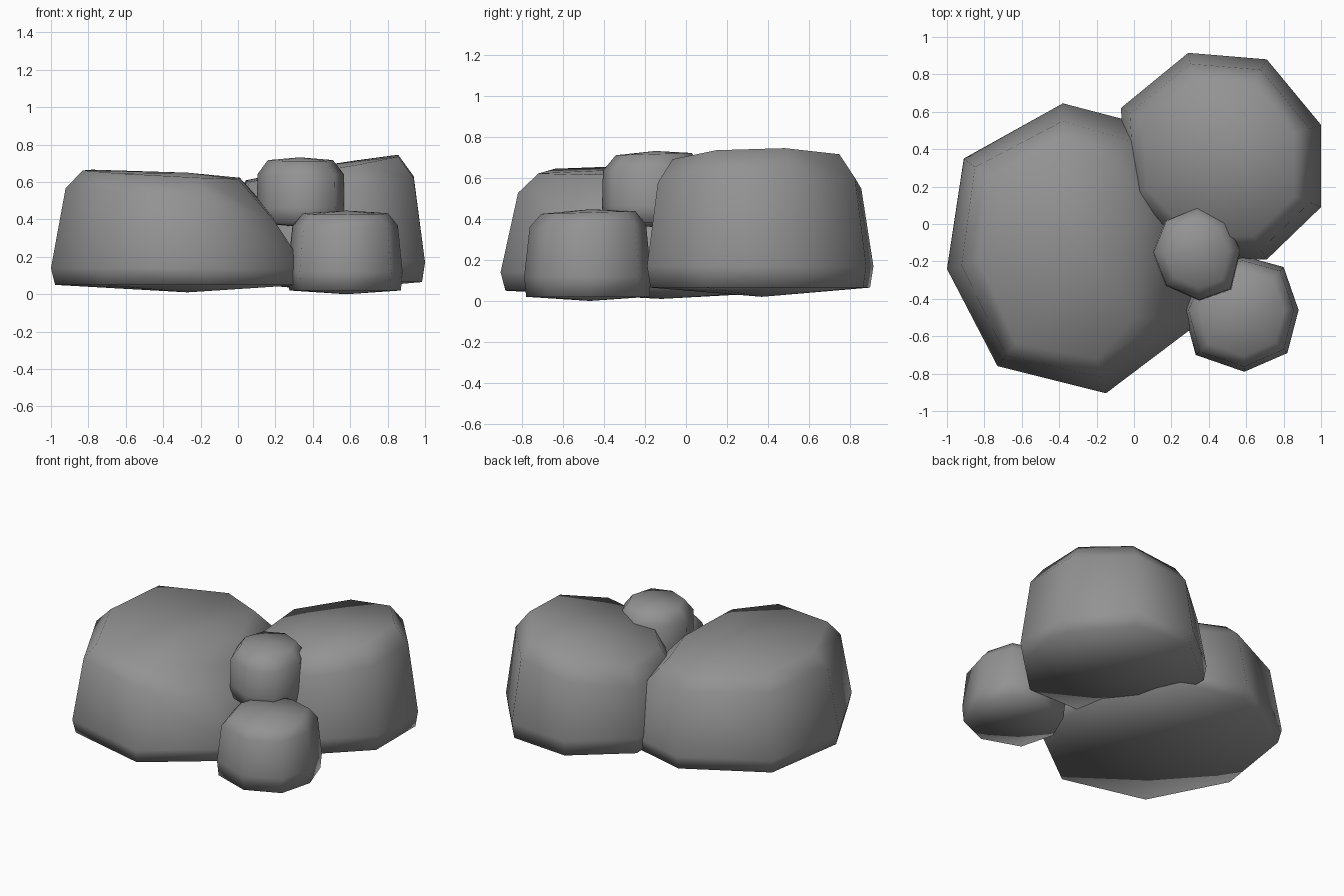
import bpy, bmesh, math

if "Cube" in bpy.data.objects:
    bpy.data.objects.remove(bpy.data.objects["Cube"])

stone = bpy.data.materials.new("dark_stone")
stone.diffuse_color = (0.29, 0.29, 0.29, 1)
stone.use_nodes = True
stone.node_tree.nodes["Principled BSDF"].inputs["Base Color"].default_value = stone.diffuse_color


def rock(name, outline, top, center, z, tilt, drop, bulge):
    """Smooth-shaded boulder lofted from 8-sided rings.
    z = (lowest point, base ring, widest ring, top); tilt = top slope in x, y;
    drop and bulge set the height and width of the shoulder ring."""
    z_low, z_base, z_wide, z_top = z
    cx, cy = center

    def top_z(x, y):
        return z_top + tilt[0] * (x - cx) + tilt[1] * (y - cy)

    base = [(cx + (x - cx) * 0.97, cy + (y - cy) * 0.97, z_base) for x, y in outline]
    wide = [(x, y, z_wide) for x, y in outline]
    rim = [(u, v, top_z(u, v) - 0.015) for u, v in top]
    shoulder = []
    for (x, y), (u, v) in zip(outline, top):
        # gently leaning sides get a lower shoulder
        lean = max(0, math.hypot(x - u, y - v) - 0.2)
        shoulder.append((u + (x - u) * bulge, v + (y - v) * bulge,
                         top_z(u, v) - drop - 0.8 * lean))

    bm = bmesh.new()
    rings = [[bm.verts.new(p) for p in r] for r in (base, wide, shoulder, rim)]
    low = bm.verts.new((cx, cy, z_low))
    peak = bm.verts.new((cx, cy, z_top))
    n = len(outline)
    for i in range(n):
        j = (i + 1) % n
        for a, b in zip(rings, rings[1:]):
            bm.faces.new((a[i], a[j], b[j], b[i]))
        bm.faces.new((rings[0][j], rings[0][i], low))
        bm.faces.new((rings[-1][i], rings[-1][j], peak))
    bmesh.ops.recalc_face_normals(bm, faces=bm.faces)
    for f in bm.faces:
        f.smooth = True
    mesh = bpy.data.meshes.new(name)
    bm.to_mesh(mesh)
    bm.free()
    mesh.materials.append(stone)
    ob = bpy.data.objects.new(name, mesh)
    bpy.context.collection.objects.link(ob)
    return ob


def shrink(outline, center, s):
    cx, cy = center
    return [(cx + (x - cx) * s, cy + (y - cy) * s) for x, y in outline]


# Large left boulder, with a long slope on its right
left = [(-1, -.24), (-.91, .35), (-.38, .645), (.06, .53),
        (.32, .05), (.36, -.52), (-.15, -.905), (-.73, -.76)]
left_top = [(-.83, -.2), (-.78, .25), (-.38, .44), (-.11, .34),
            (.01, 0), (0, -.50), (-.2, -.72), (-.63, -.64)]
rock("large_left_boulder", left, left_top, (-.27, -.12),
     (.01, .05, .14, .65), (-.05, .015), .11, .54)

# Large right boulder, top rising to the right
right = [(-.07, .62), (.29, .915), (.71, .88), (1, .53),
         (1, .09), (.71, -.19), (.28, -.19), (-.04, .14)]
rock("large_right_boulder", right, shrink(right, (.40, .33), .76), (.46, .37),
     (.02, .065, .17, .69), (.17, .03), .13, .58)

# Small stone standing in front
front = [(.265, -.46), (.33, -.70), (.59, -.79), (.82, -.69),
         (.88, -.46), (.80, -.23), (.58, -.17), (.36, -.24)]
c = (.58, -.47)
rock("small_front_stone", front, shrink(front, c, .74), c,
     (0, .02, .12, .447), (0, .03), .08, .68)

# Smallest stone perched between the others
perched = [(.10, -.15), (.17, .02), (.34, .09), (.50, .02),
           (.57, -.14), (.52, -.35), (.35, -.41), (.17, -.33)]
c = (.33, -.15)
rock("small_perched_stone", perched, shrink(perched, c, .74), c,
     (.36, .38, .46, .732), (0, .03), .09, .93)
